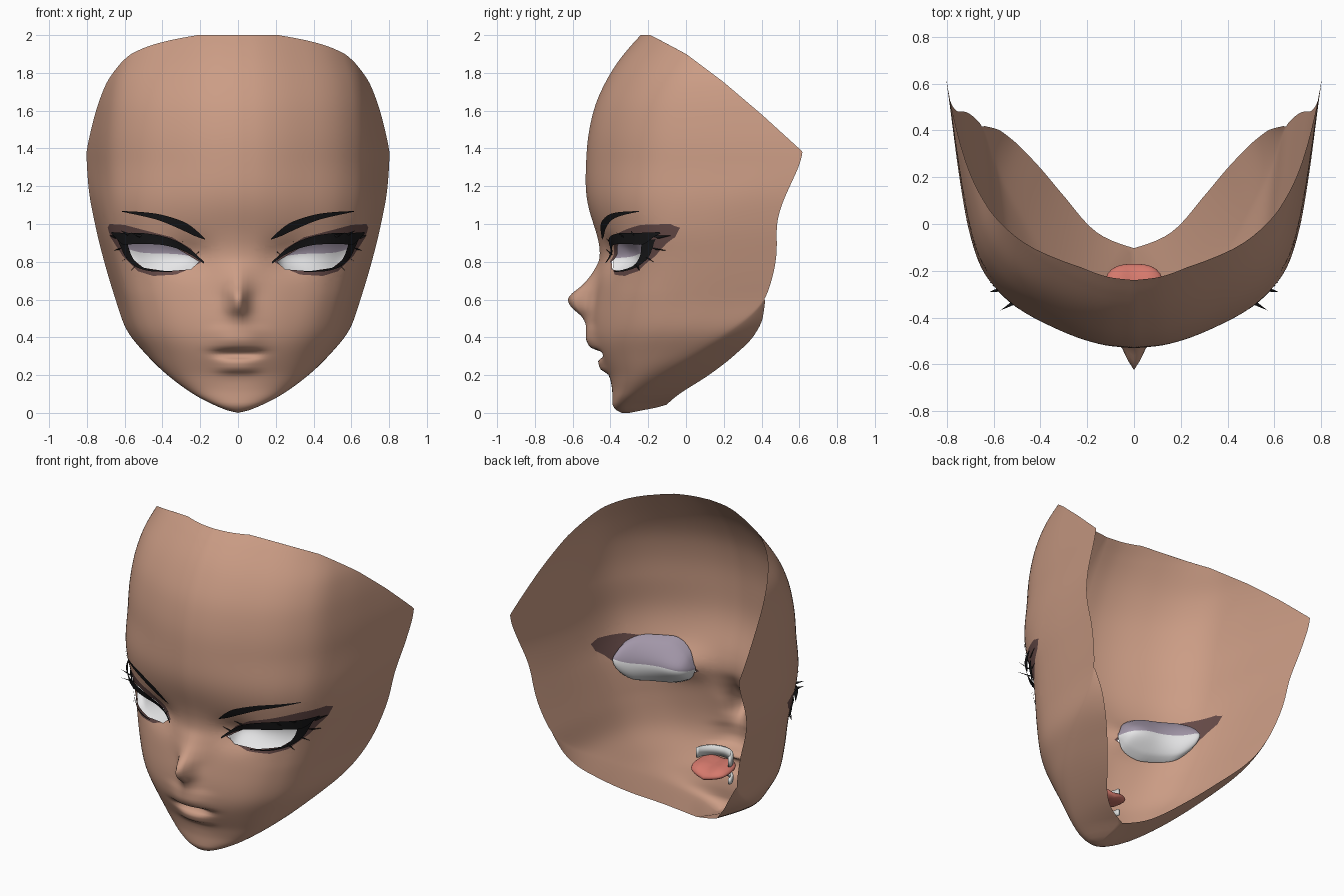
import bpy, bmesh, math
from mathutils import Vector

if "Cube" in bpy.data.objects:
    bpy.data.objects.remove(bpy.data.objects["Cube"])


def material(name, r, g, b):
    m = bpy.data.materials.new(name)
    m.diffuse_color = (r, g, b, 1)
    m.use_nodes = True
    m.node_tree.nodes["Principled BSDF"].inputs["Base Color"].default_value = m.diffuse_color
    return m


SKIN = material("skin", .60, .335, .235)
SHADOW = material("eye_shadow", .135, .07, .065)
BLACK = material("lash_black", .009, .009, .01)
WHITE = material("eye_white", .82, .82, .83)
LILAC = material("eye_shade", .36, .305, .39)
TONGUE = material("tongue_red", .66, .19, .15)
TEETH = material("teeth", .72, .73, .72)


def curve(pts, smooth=True):
    """Monotone cubic through (position, value) pairs."""
    xs, ys = zip(*pts)
    n = len(xs)
    d = [(ys[i + 1] - ys[i]) / (xs[i + 1] - xs[i]) for i in range(n - 1)]
    m = [d[0]] + [2 * a * b / (a + b) if a * b > 0 else 0 for a, b in zip(d, d[1:])] + [d[-1]]

    def f(x):
        x = min(max(x, xs[0]), xs[-1])
        i = max(k for k in range(n - 1) if xs[k] <= x)
        h = xs[i + 1] - xs[i]
        t = (x - xs[i]) / h
        if not smooth:
            return ys[i] + d[i] * h * t
        return (ys[i] * (1 + 2 * t) * (1 - t) ** 2 + m[i] * h * t * (1 - t) ** 2
                + ys[i + 1] * t * t * (3 - 2 * t) + m[i + 1] * h * t * t * (t - 1))
    return f


def soften(f, start, radius=.08):
    """Average a height curve over a window that grows above start."""
    def g(z):
        r = min(radius * min(max((z - start) / .2, 0), 1), max(2 - z, 0))
        return sum(f(z + r * k / 3) * (4 - abs(k)) for k in range(-3, 4)) / 16
    return g


# Face shape as functions of height
UPPER = [(.83, -.455), (.9, -.46), (1, -.49), (1.1, -.52), (1.2, -.532), (1.4, -.525), (1.6, -.49),
         (1.8, -.40), (1.9, -.33), (2, -.24)]
profile = soften(curve([(0, -.34), (.02, -.375), (.05, -.39), (.1, -.39), (.15, -.395), (.2, -.41),
                        (.235, -.455), (.275, -.465), (.295, -.44), (.31, -.415), (.325, -.455),
                        (.35, -.51), (.4, -.53), (.46, -.53), (.5, -.545), (.57, -.615), (.6, -.625),
                        (.62, -.615), (.68, -.545), (.75, -.49)] + UPPER), .72)
base = soften(curve([(0, -.34), (.02, -.375), (.05, -.39), (.1, -.39), (.2, -.41), (.25, -.435), (.3, -.46),
                     (.4, -.495), (.5, -.497), (.6, -.485)] + UPPER), .1)
feature_width = curve([(0, .15), (.2, .10), (.27, .10), (.35, .12), (.43, .11), (.48, .07), (.53, .055),
                       (.6, .05), (.7, .07), (.85, .1)])
feature_power = curve([(.4, 2.6), (.5, 1.7)])
skull_width = soften(curve([(0, .02), (.026, .09), (.09, .22), (.206, .38), (.31, .487), (.444, .593),
                            (.6, .648), (.8, .708), (1, .757), (1.2, .792), (1.38, .802), (1.58, .79),
                            (1.75, .765), (1.9, .71), (2, .69)]), .15, .05)
depth = soften(curve([(0, .03), (.05, .08), (.1, .13), (.2, .27), (.27, .41), (.34, .56), (.41, .69),
                      (.5, .82), (.6, .905), (.95, .95), (1, .97), (1.22, 1.09), (1.38, 1.145),
                      (1.58, 1.13), (2, 1.1)]), .1)
# Rear border of the sheet
border_x = curve([(.045, 0), (.06, .06), (.1, .16), (.2, .30), (.3, .41), (.41, .52), (.5, .585), (.6, .645)])
border_y = curve([(0, -.30), (.045, -.1), (.06, -.085), (.1, -.035), (.2, .12), (.3, .25), (.41, .36),
                  (.5, .405), (.6, .42)])
top_y = curve([(1.38, .62), (1.58, .4), (1.75, .2), (1.9, 0), (1.98, -.15), (2, -.19)], False)
# How the cross-section sweeps back from centre to side
sweep_cheek = curve([(0, 0), (.14, .009), (.28, .03), (.5, .09), (.65, .15), (.78, .238), (.84, .30),
                     (.9, .40), (.95, .6), (1, 1)])
sweep_brow = curve([(0, 0), (.13, .009), (.25, .03), (.5, .11), (.65, .18), (.775, .275), (.84, .36),
                    (.9, .53), (.95, .75), (1, 1)])


def ramp(z, a, b):
    t = min(max((z - a) / (b - a), 0), 1)
    return t * t * (3 - 2 * t)


def surf(x, z):
    t = min(abs(x) / skull_width(z), 1)
    k, j = ramp(z, .88, 1.35), ramp(z, .2, .65)
    jaw = 1 - (1 - t ** 2.1) ** .45
    g = sweep_cheek(t) * (1 - k) + sweep_brow(t) * k
    b = base(z)
    y = b + depth(z) * (g * j + jaw * (1 - j))
    y += (profile(z) - b) * math.exp(-(abs(x) / feature_width(z)) ** feature_power(z))
    return y + .045 * math.exp(-((x - .26) / .12) ** 2 - ((z - .83) / .09) ** 2)


def finish(name, verts, faces, mats, mirror=True):
    me = bpy.data.meshes.new(name)
    me.from_pydata(verts, [], faces)
    for m in mats:
        me.materials.append(m)
    me.shade_smooth()
    ob = bpy.data.objects.new(name, me)
    bpy.context.collection.objects.link(ob)
    if mirror:
        ob.modifiers.new("mirror", 'MIRROR')
    return ob


def grid(rows, cols):
    return [(i * cols + j, i * cols + j + 1, (i + 1) * cols + j + 1, (i + 1) * cols + j)
            for i in range(rows - 1) for j in range(cols - 1)]


def resample(pts, n):
    fs = [curve(list(enumerate(p[k] for p in pts))) for k in (0, 1)]
    return [tuple(f(i * (len(pts) - 1) / n) for f in fs) for i in range(n + 1)]


def strip(name, low, high, push, mats, n=28, rows=6):
    """Patch on the face between two (x, z) lines, pushed out by push(u, v)."""
    a, b = resample(low, n), resample(high, n)
    verts = []
    for i in range(rows + 1):
        v = i / rows
        for j in range(n + 1):
            x = a[j][0] * (1 - v) + b[j][0] * v
            z = a[j][1] * (1 - v) + b[j][1] * v
            verts.append((x, surf(x, z) - push(j / n, v), z))
    return finish(name, verts, grid(rows + 1, n + 1), mats)


def inside(x, z, poly):
    hit = False
    for (x1, z1), (x2, z2) in zip(poly, poly[1:] + poly[:1]):
        if (z1 > z) != (z2 > z) and x < (x2 - x1) * (z - z1) / (z2 - z1) + x1:
            hit = not hit
    return hit


# Face sheet, right half: front sweep, then the return under the jaw
ROWS, FRONT, BACK = 140, 40, 10
verts = []
for i in range(ROWS):
    z = 2 * i / (ROWS - 1)
    X = skull_width(z)
    if z > 1.38:
        lo, hi = 0, X
        for _ in range(25):
            X = (lo + hi) / 2
            lo, hi = (X, hi) if surf(X, z) < top_y(z) else (lo, X)
    for j in range(FRONT + 1):
        x = X * math.sin(j / FRONT * math.pi / 2)
        verts.append((x if i else 0, surf(x, z), z))
    y0 = surf(X, z)
    for j in range(1, BACK + 1):
        t = j / BACK
        xe, ye = (border_x(z), border_y(z)) if z < .6 else (X, y0 + .0005)
        verts.append(((X + (xe - X) * t ** 1.4) if i else 0, y0 + (ye - y0) * t, z))
face = finish("face", verts, grid(ROWS, FRONT + BACK + 1), [SKIN, SHADOW])

# Cut eye opening and painted eye shadow into the sheet
EYE = [(.205, .80), (.25, .76), (.38, .75), (.50, .768), (.565, .82), (.60, .90), (.45, .91), (.33, .875)]
PAINT = [(.19, .80), (.27, .757), (.33, .732), (.45, .725), (.53, .75), (.61, .83), (.675, .93),
         (.69, .98), (.68, 1.0), (.6, .995), (.5, .968), (.35, .93), (.25, .87)]
bm = bmesh.new()
bm.from_mesh(face.data)
for poly in (PAINT, EYE):
    for (x1, z1), (x2, z2) in zip(poly, poly[1:] + poly[:1]):
        fs = [f for f in bm.faces if .1 < f.calc_center_median().x < .72
              and .68 < f.calc_center_median().z < 1.05]
        geom = fs + list({e for f in fs for e in f.edges}) + list({v for f in fs for v in f.verts})
        bmesh.ops.bisect_plane(bm, geom=geom, dist=1e-5, plane_co=(x1, 0, z1),
                               plane_no=Vector((z2 - z1, 0, x1 - x2)).normalized())
hole = []
for f in bm.faces:
    c = f.calc_center_median()
    if inside(c.x, c.z, EYE):
        hole.append(f)
    elif inside(c.x, c.z, PAINT):
        f.material_index = 1
bmesh.ops.delete(bm, geom=hole, context='FACES')
bm.to_mesh(face.data)
bm.free()

# Eyeballs: bowls behind the openings, upper half shaded
eye = strip("eye", [(.20, .81), (.24, .745), (.36, .70), (.50, .71), (.58, .78), (.615, .86)],
            [(.20, .83), (.24, .91), (.36, .985), (.50, .985), (.58, .955), (.615, .88)],
            lambda u, v: -.012 - .095 * math.sqrt(abs(math.sin(math.pi * u) * math.sin(math.pi * v))),
            [WHITE, LILAC], rows=16)
for p in eye.data.polygons:
    p.material_index = int(p.index >= 8 * 28)

# Lashes and brows
strip("upper_lash", [(.18, .79), (.25, .838), (.33, .873), (.43, .892), (.53, .895), (.60, .89), (.67, .95)],
      [(.18, .80), (.25, .863), (.33, .912), (.43, .942), (.53, .953), (.60, .953), (.67, .957)],
      lambda u, v: .016 + .014 * math.sin(math.pi * u) + .03 * u ** 4, [BLACK])
strip("lower_lash", [(.35, .746), (.44, .748), (.52, .764), (.585, .81), (.64, .92)],
      [(.35, .75), (.44, .756), (.515, .776), (.56, .825), (.59, .91)],
      lambda u, v: .014, [BLACK])
strip("brow", [(.175, .918), (.23, .937), (.30, .97), (.43, 1.023), (.52, 1.045), (.615, 1.065)],
      [(.175, .922), (.22, .965), (.28, 1.008), (.43, 1.054), (.52, 1.064), (.615, 1.069)],
      lambda u, v: .009, [BLACK])

# Lash spikes: base centre, tip, outward reach
sv, sf = [], []
for bx, bz, tx, tz, out in [(.50, .93, .57, .955, .11), (.56, .935, .62, .965, .09), (.64, .93, .685, .94, .05),
                            (.62, .87, .66, .86, .05), (.59, .82, .625, .795, .05), (.54, .78, .57, .75, .04),
                            (.22, .84, .19, .87, .02), (.30, .90, .27, .925, .02)]:
    k = len(sv)
    sv += [(bx - .01, surf(bx - .01, bz) - .016, bz + .008), (bx + .01, surf(bx + .01, bz) - .016, bz - .008),
           (bx, surf(bx, bz) - .005, bz), (tx, surf(tx, tz) - out, tz)]
    sf += [(k, k + 1, k + 3), (k + 1, k + 2, k + 3), (k + 2, k, k + 3)]
finish("lash_spikes", sv, sf, [BLACK])

# Teeth arcs and tongue inside the mouth
for name, z0, z1 in (("upper_teeth", .325, .385), ("lower_teeth", .215, .25)):
    tv = [(.12 * math.sin(a * math.pi / 24), -.27 - .11 * math.cos(a * math.pi / 24), z)
          for z in (z0, z1) for a in range(-12, 13)]
    ob = finish(name, tv, grid(2, 25), [TEETH], False)
    ob.modifiers.new("thickness", 'SOLIDIFY').thickness = .015
bm = bmesh.new()
bmesh.ops.create_uvsphere(bm, u_segments=24, v_segments=12, radius=1)
for v in bm.verts:
    x, y, z = v.co
    v.co = (.125 * math.copysign(abs(x) ** .8, x), -.275 + .105 * math.copysign(abs(y) ** .7, y),
            .295 + .032 * z - .015 * math.exp(-(x / .25) ** 2) - .02 * y)
me = bpy.data.meshes.new("tongue")
bm.to_mesh(me)
bm.free()
me.materials.append(TONGUE)
me.shade_smooth()
bpy.context.collection.objects.link(bpy.data.objects.new("tongue", me))
